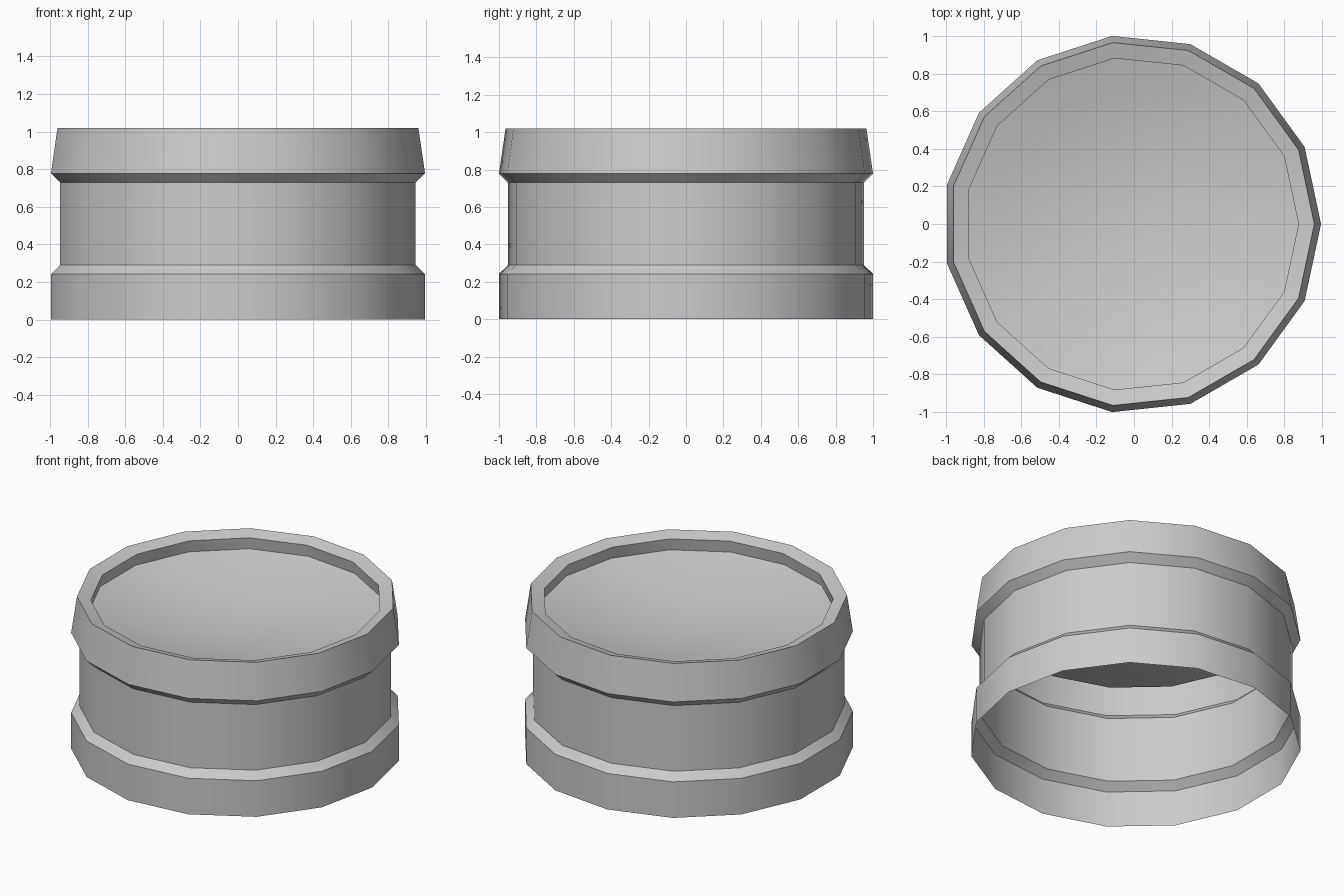
import bpy, bmesh, math

if "Cube" in bpy.data.objects:
    bpy.data.objects.remove(bpy.data.objects["Cube"])

SIDES = 15
CX = -0.011  # centres the odd-sided outline


def lathe(name, profile, cap_centre=None):
    """Revolve (radius, z) points; optionally close the last ring to a centre point."""
    bm = bmesh.new()
    rings = []
    for r, z in profile:
        rings.append([bm.verts.new((CX + r * math.cos(2 * math.pi * i / SIDES),
                                    r * math.sin(2 * math.pi * i / SIDES), z))
                      for i in range(SIDES)])
    for a, b in zip(rings, rings[1:]):
        for i in range(SIDES):
            j = (i + 1) % SIDES
            bm.faces.new((a[i], a[j], b[j], b[i]))
    if cap_centre is not None:
        c = bm.verts.new((CX, 0, cap_centre))
        for i in range(SIDES):
            bm.faces.new((rings[-1][i], rings[-1][(i + 1) % SIDES], c))
    me = bpy.data.meshes.new(name)
    bm.to_mesh(me)
    bm.free()
    ob = bpy.data.objects.new(name, me)
    bpy.context.collection.objects.link(ob)
    bpy.ops.object.select_all(action='DESELECT')
    ob.select_set(True)
    bpy.context.view_layer.objects.active = ob
    bpy.ops.object.shade_smooth_by_angle(angle=math.radians(30))
    return ob


# Open-bottomed shell: foot band, waist, tapered head band, rim and inner lip
lathe("body_shell", [(1.0055, 0), (1.0055, 0.242), (0.956, 0.29), (0.956, 0.73),
                     (1.0055, 0.778), (0.97, 1.02), (0.886, 0.995), (0.9, 0.915)])

# Dished top plate
EDGE_R, EDGE_Z, DIP = 0.9, 0.915, 0.13
dish = [(EDGE_R * t, EDGE_Z - DIP * (1 - t * t)) for t in (1, 0.8, 0.6, 0.4, 0.2)]
lathe("dished_top", dish, EDGE_Z - DIP)
